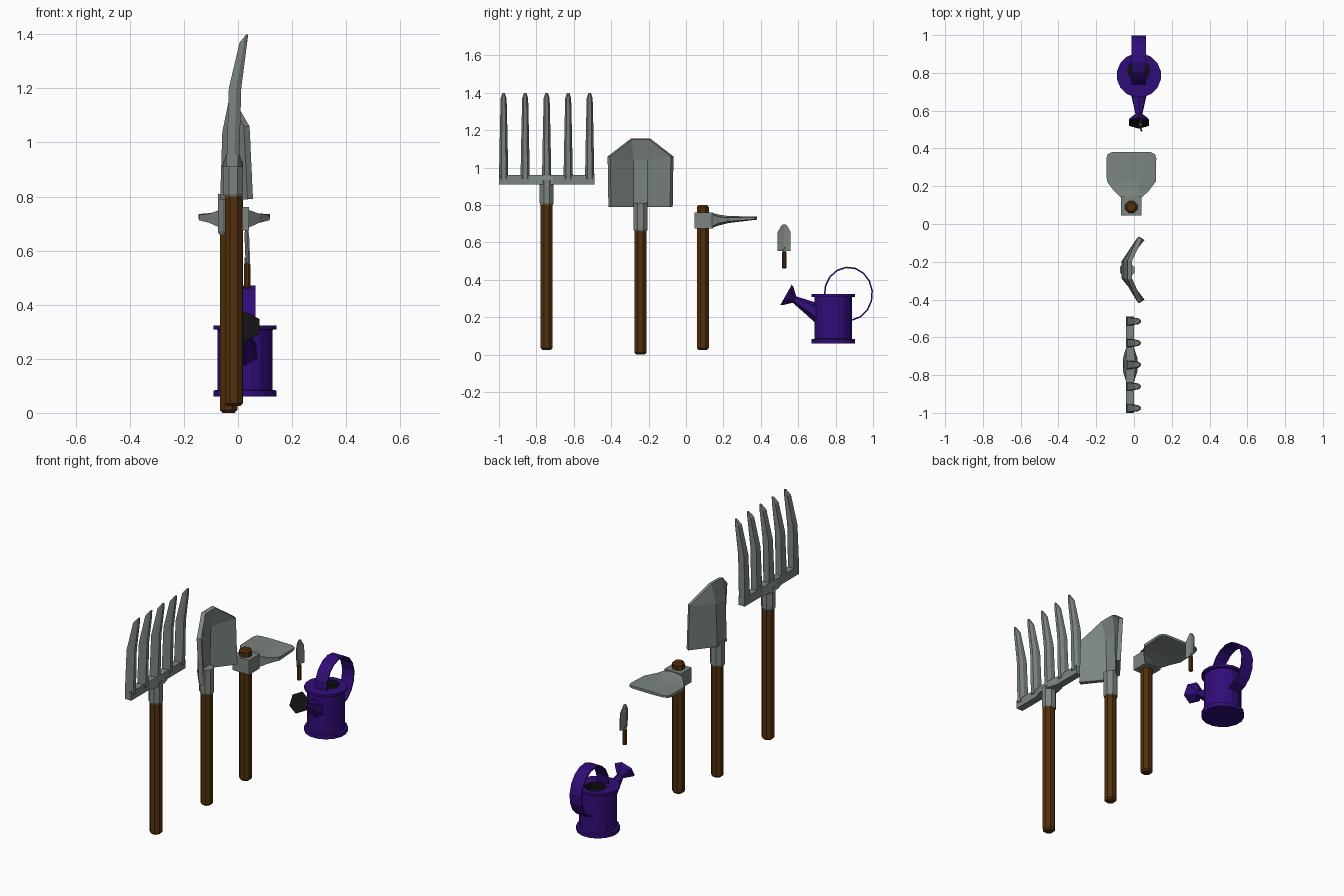
import bpy, bmesh, math
from mathutils import Vector

if "Cube" in bpy.data.objects:
    bpy.data.objects.remove(bpy.data.objects["Cube"])


def material(name, col):
    m = bpy.data.materials.new(name)
    m.diffuse_color = (*col, 1)
    m.use_nodes = True
    m.node_tree.nodes["Principled BSDF"].inputs["Base Color"].default_value = m.diffuse_color
    return m


METAL = material("metal", (0.20, 0.235, 0.215))
WOOD = material("wood", (0.085, 0.030, 0.004))
PURPLE = material("purple", (0.030, 0.004, 0.19))
DARK = material("dark", (0.006, 0.006, 0.007))


def build(name, verts, faces, *mats):
    me = bpy.data.meshes.new(name)
    me.from_pydata([tuple(v) for v in verts], [], faces)
    bm = bmesh.new()
    bm.from_mesh(me)
    bmesh.ops.recalc_face_normals(bm, faces=bm.faces)
    bm.to_mesh(me)
    bm.free()
    for m in mats:
        me.materials.append(m)
    ob = bpy.data.objects.new(name, me)
    bpy.context.collection.objects.link(ob)
    return ob


def loft(name, rings, *mats):
    """Skin equal-length rings and cap both ends."""
    n = len(rings[0])
    verts = [v for r in rings for v in r]
    faces = [(k * n + i, k * n + (i + 1) % n, (k + 1) * n + (i + 1) % n, (k + 1) * n + i)
             for k in range(len(rings) - 1) for i in range(n)]
    faces += [tuple(range(n)), tuple(range(len(verts) - n, len(verts)))]
    return build(name, verts, faces, *mats)


def ring(c, r, n=8, u=(1, 0, 0), v=(0, 1, 0), phase=0.5):
    c, u, v = Vector(c), Vector(u), Vector(v)
    return [c + r * (math.cos(a) * u + math.sin(a) * v)
            for a in (2 * math.pi * (i + phase) / n for i in range(n))]


def rod(name, x, y, profile, mat):
    return loft(name, [ring((x, y, z), r) for r, z in profile], mat)


def handle(name, x, y, z0, z1, r=0.035):
    b = r * 0.3
    rod(name, x, y, [(r - b, z0), (r, z0 + b), (r, z1 - b), (r - b, z1)], WOOD)


# Garden fork
FY = -0.745
handle("fork_handle", -0.016, FY, 0.025, 0.83)
rod("fork_socket", -0.018, FY, [(0.036, 0.80), (0.040, 0.81), (0.040, 0.93)], METAL)
bar = []
for dy, x0, x1 in ((-0.255, -0.042, 0), (-0.09, -0.042, 0), (-0.035, -0.058, 0.018),
                   (0.035, -0.058, 0.018), (0.09, -0.042, 0), (0.255, -0.042, 0)):
    y = FY + dy
    bar.append([(x0, y, 0.91), (x1, y, 0.91), (min(x1, 0.005), y, 0.96), (-0.042, y, 0.96)])
loft("fork_crossbar", bar, METAL)
for i in range(5):
    y = FY + (i - 2) * 0.115
    rings = []
    for z, x0, x1, h in ((0.94, -0.042, 0.005, 0.025), (1.20, -0.034, 0.012, 0.020),
                         (1.37, 0.006, 0.034, 0.016), (1.40, 0.030, 0.038, 0.006)):
        xm = x0 + (x1 - x0) * 0.6
        rings.append([(x0, y - h, z), (xm, y - h, z), (x1, y - h * 0.5, z),
                      (x1, y + h * 0.5, z), (xm, y + h, z), (x0, y + h, z)])
    loft(f"fork_tine_{i + 1}", rings, METAL)

# Shovel: folded sheet blade with thickness
SY = -0.243
handle("shovel_handle", -0.035, SY, 0.0, 0.70)
rod("shovel_socket", -0.036, SY, [(0.037, 0.66), (0.041, 0.67), (0.041, 0.81)], METAL)
rows = [[(0.035, -0.172, 0.79), (-0.066, -0.045, 0.79), (-0.066, 0.045, 0.79), (0.035, 0.172, 0.79)],
        [(0.022, -0.176, 1.06), (-0.058, -0.045, 1.04), (-0.058, 0.045, 1.04), (0.022, 0.176, 1.06)],
        [(-0.034, -0.052, 1.155), (-0.034, 0.052, 1.155)]]
blade = build("shovel_blade", [(x, y + SY, z) for r in rows for x, y, z in r],
              [(0, 1, 5, 4), (1, 2, 6, 5), (2, 3, 7, 6), (5, 6, 9, 8), (4, 5, 8), (6, 7, 9)], METAL)
n = blade.data.polygons[1].normal.x
sol = blade.modifiers.new("thickness", 'SOLIDIFY')
sol.thickness = 0.025
sol.offset = 1 if n > 0 else -1

# Hoe
HX, HZ = -0.014, 0.718
handle("hoe_handle", HX, 0.09, 0.025, 0.80)
loft("hoe_collar", [[(HX + sx * w, y, HZ + sz * h) for sx, sz in ((-1, -1), (1, -1), (1, 1), (-1, 1))]
                    for y, w, h in ((0.045, 0.055, 0.043), (0.145, 0.055, 0.043))], METAL)
rings = []
for y, w, h, e in ((0.14, 0.055, 0.040, 0.032), (0.175, 0.092, 0.029, 0.017),
                   (0.225, 0.130, 0.019, 0.010), (0.35, 0.132, 0.010, 0.007),
                   (0.37, 0.125, 0.009, 0.006), (0.38, 0.105, 0.008, 0.006)):
    z = HZ + 0.05 * (y - 0.14)
    rings.append([(HX + a * w, y, z + b) for a, b in
                  ((-1, -e), (-0.35, -h), (0.35, -h), (1, -e), (1, e), (0.35, h), (-0.35, h), (-1, e))])
loft("hoe_blade", rings, METAL)

# Hand trowel
TX, TY = 0.034, 0.525
handle("trowel_handle", TX, TY, 0.46, 0.552, 0.013)
rod("trowel_neck", TX - 0.003, TY, [(0.009, 0.545), (0.007, 0.575)], METAL)
rings = []
for z, x, w in ((0.553, 0.028, 0.035), (0.655, 0.024, 0.035), (0.685, 0.026, 0.018), (0.697, 0.030, 0.008)):
    d = w * 0.35
    rings.append([(x + d, TY - w, z), (x, TY, z), (x + d, TY + w, z),
                  (x + d + 0.005, TY + w, z), (x + 0.007, TY, z), (x + d + 0.005, TY - w, z)])
loft("trowel_blade", rings, METAL)

# Watering can: rimmed body with an offset filling hole
CX, CY = 0.026, 0.787
prof = [(0.118, 0.06), (0.118, 0.083), (0.103, 0.085), (0.103, 0.307), (0.118, 0.309), (0.118, 0.323)]
rings = [ring((CX, CY, z), r, 16) for r, z in prof]
rings += [ring((CX, CY + 0.025, z), 0.058, 16) for z in (0.323, 0.285)]
can = loft("can_body", rings, PURPLE, DARK)
for p in can.data.polygons:
    if all(can.data.vertices[v].index >= 6 * 16 for v in p.vertices):
        p.material_index = 1

# Can handle: flat band along an oval arc
rings = []
for k in range(13):
    a = math.radians(184 - 266 * k / 12)
    c, s = math.cos(a), math.sin(a)
    rings.append([(CX + dx, 0.868 + (0.132 - t) * c, 0.325 + (0.146 - t) * s)
                  for dx, t in ((-0.038, 0), (0.038, 0), (0.038, 0.008), (-0.038, 0.008))])
loft("can_handle", rings, PURPLE)

# Spout and rose share one tilted axis
axis = Vector((0, -0.87, 0.49)).normalized()
side = Vector((1, 0, 0))
up = axis.cross(side)
tip = Vector((CX, 0.535, 0.32))


def hexa(d, r):
    return ring(tip - axis * d, r, 6, side, up)


loft("can_spout", [hexa(0.24, 0.062), hexa(0.15, 0.040), hexa(0.035, 0.016)], PURPLE)
rose = loft("can_rose", [hexa(0.055, 0.016), hexa(0.012, 0.057), hexa(0, 0.062)], PURPLE, DARK)
rose.data.polygons[-1].material_index = 1
